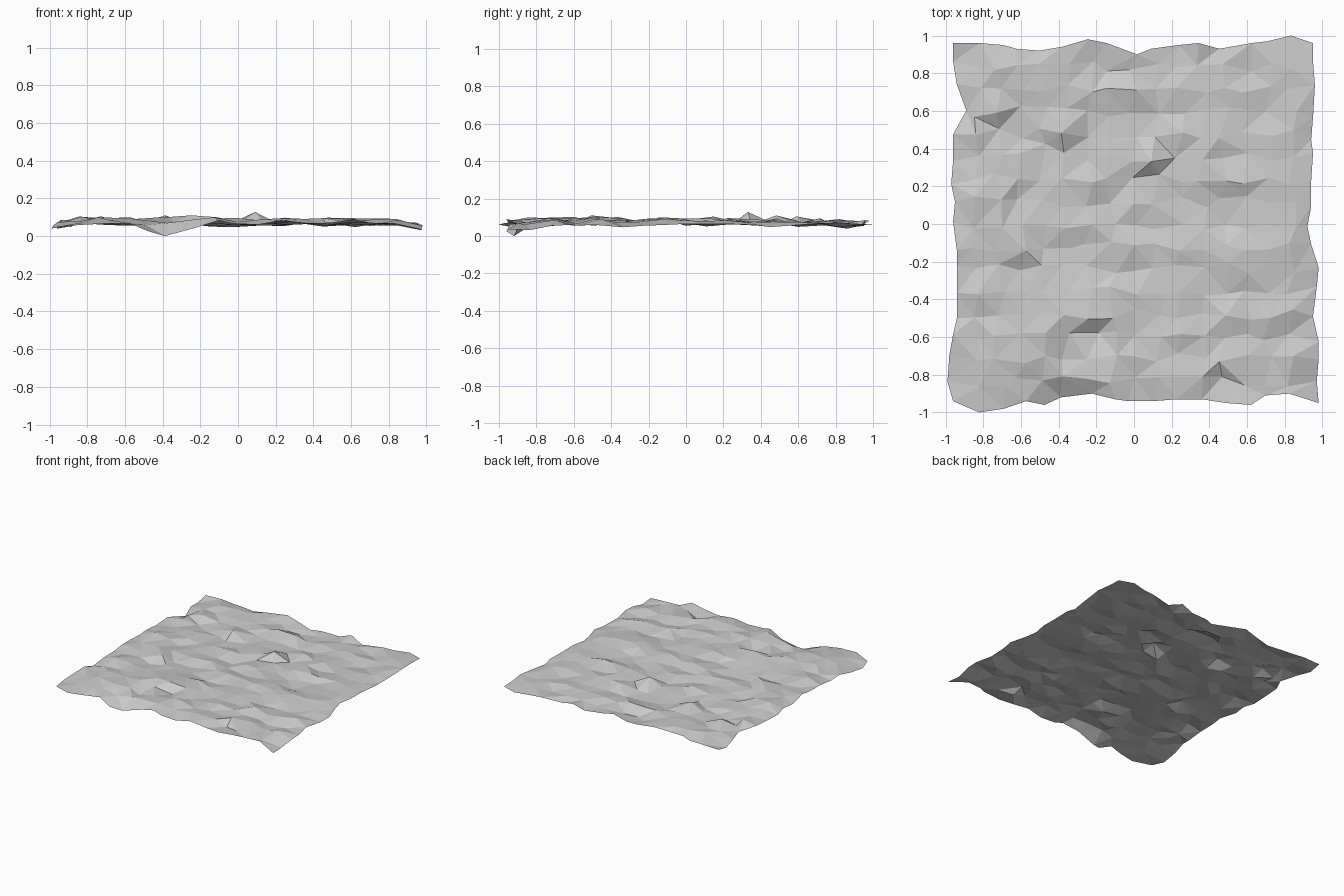
import bpy, bmesh, random
from mathutils import Vector

cube = bpy.data.objects.get("Cube")
if cube:
    bpy.data.objects.remove(cube, do_unlink=True)

CELLS = 16
HALF = 0.955
rng = random.Random(5)

# Ragged border, in hundredths, running left to right or front to back
FRONT = [-94, -100, -98, -94, -96, -92, -90, -93, -94, -94, -93, -93, -95, -96, -91, -90, -95]
BACK = [96, 96, 95, 93, 92, 94, 98, 96, 90, 93, 95, 96, 93, 96, 97, 100, 96]
LEFT = [-96, -99, -98, -96, -94, -94, -94, -94, -96, -95, -97, -96, -96, -89, -94, -96, -96]
RIGHT = [98, 97, 98, 98, 95, 97, 98, 94, 92, 94, 94, 95, 94, 95, 96, 95, 95]

# Local hollows and peaks: x, y, height
FEATURES = [
    (-.36, -.92, 0), (-.24, -.92, .045), (-.48, -.95, .025), (-.36, -.83, .07),
    (-.24, -.83, .085), (-.2, -.6, .055), (-.2, -.49, .11), (-.65, -.26, .055),
    (-.63, -.15, .1), (-.72, .48, .06), (-.72, .6, .105), (-.48, .36, .06),
    (-.38, .47, .11), (.13, .38, .128), (.24, .86, .055), (.3, .95, .085),
    (.48, -.84, .055), (.42, -.72, .095), (-.82, -1, .06), (.96, -.95, .035),
    (-.95, .96, .06), (.95, .96, .06), (-.99, -.85, .04), (.6, -.72, .09),
]


def grid_point(i, j, sway):
    """Jittered grid position whose border follows the ragged outline."""
    x = HALF * (2 * i / CELLS - 1) + rng.uniform(-.03, .03)
    y = HALF * (2 * j / CELLS - 1) + rng.uniform(-.03, .03)
    if i in (0, CELLS):
        x = (RIGHT if i else LEFT)[j] / 100
    if j in (0, CELLS):
        y = (BACK if j else FRONT)[i] / 100
    rim = i in (0, CELLS) or j in (0, CELLS)
    return Vector((x, y, (.062 if rim else .077) + sway))


# Crumpled sheet, with ripples running mostly from side to side
bm = bmesh.new()
rows = []
for j in range(CELLS + 1):
    sway, row = 0, []
    for i in range(CELLS + 1):
        sway = min(max(.4 * sway + rng.gauss(0, .0105), -.03), .03)
        row.append(bm.verts.new(grid_point(i, j, sway)))
    rows.append(row)


def nearest(x, y):
    return min(bm.verts, key=lambda v: (v.co.xy - Vector((x, y))).length)


for x, y, z in FEATURES:
    nearest(x, y).co.z = z

# Small folds pull a few points close to their neighbours
for x, y, dx, dy in [(-.2, -.6, .06, 0), (-.48, .36, 0, .04)]:
    nearest(x, y).co.xy += Vector((dx, dy))

for j in range(CELLS):
    for i in range(CELLS):
        bm.faces.new((rows[j][i], rows[j][i + 1], rows[j + 1][i + 1], rows[j + 1][i]))
bmesh.ops.triangulate(bm, faces=bm.faces[:], quad_method='SHORT_EDGE')

mesh = bpy.data.meshes.new("rough_ground")
bm.to_mesh(mesh)
bm.free()
ground = bpy.data.objects.new("rough_ground", mesh)
bpy.context.collection.objects.link(ground)

# Plain stone colour
stone = bpy.data.materials.new("light_grey_stone")
stone.use_nodes = True
colour = (.6, .6, .6, 1)
stone.diffuse_color = colour
stone.node_tree.nodes["Principled BSDF"].inputs["Base Color"].default_value = colour
mesh.materials.append(stone)
